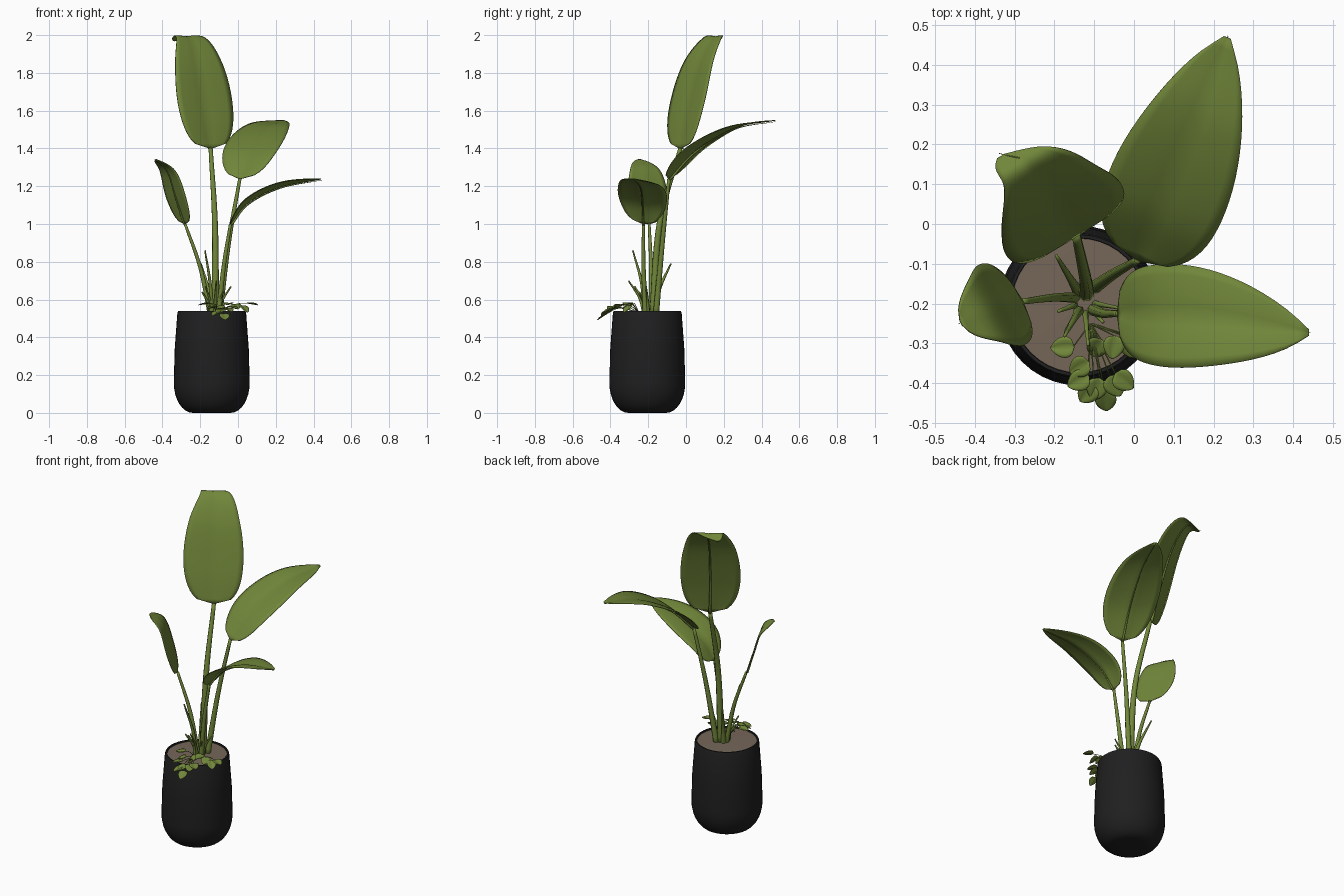
import bpy, math
from mathutils import Vector

if "Cube" in bpy.data.objects:
    bpy.data.objects.remove(bpy.data.objects["Cube"])


def material(name, rgb):
    m = bpy.data.materials.new(name)
    m.diffuse_color = (*rgb, 1)
    m.use_nodes = True
    m.node_tree.nodes["Principled BSDF"].inputs["Base Color"].default_value = m.diffuse_color
    return m


GREEN = material("leaf green", (0.165, 0.24, 0.042))
BLACK = material("pot black", (0.014, 0.014, 0.015))
SOIL = material("soil brown", (0.18, 0.135, 0.10))


def make(name, verts, faces, mat, thickness=0):
    me = bpy.data.meshes.new(name)
    me.from_pydata([tuple(v) for v in verts], [], faces)
    me.materials.append(mat)
    ob = bpy.data.objects.new(name, me)
    bpy.context.collection.objects.link(ob)
    for p in me.polygons:
        p.use_smooth = True
    if thickness:
        mod = ob.modifiers.new("thickness", 'SOLIDIFY')
        mod.thickness = thickness
        mod.offset = 0
    return ob


def smooth_path(pts, n):
    """Catmull-Rom samples through the points."""
    pts = [Vector(p) for p in pts]
    out = []
    for i in range(len(pts) - 1):
        b, c = pts[i], pts[i + 1]
        a = pts[i - 1] if i else b * 2 - c
        d = pts[i + 2] if i + 2 < len(pts) else c * 2 - b
        for k in range(n):
            t = k / n
            out.append((b * 2 + (c - a) * t + (a * 2 - b * 5 + c * 4 - d) * t * t
                        + (b * 3 - a - c * 3 + d) * t ** 3) * 0.5)
    return out + [pts[-1]]


def tangent(path, i):
    return (path[min(i + 1, len(path) - 1)] - path[max(i - 1, 0)]).normalized()


def ring_faces(rows, sides):
    """Skin stacked rings and close both ends."""
    faces = []
    for i in range(rows - 1):
        for k in range(sides):
            a, b = i * sides + k, i * sides + (k + 1) % sides
            faces.append((a, b, b + sides, a + sides))
    last = (rows - 1) * sides
    return faces + [tuple(range(sides))[::-1], tuple(range(last, last + sides))]


def tube(name, pts, r0, r1, n=5, sides=8):
    path = smooth_path(pts, n)
    verts = []
    for i, p in enumerate(path):
        t = tangent(path, i)
        u = t.cross(Vector((0.3, 0.95, 0))).normalized()
        v = t.cross(u)
        r = r0 + (r1 - r0) * i / (len(path) - 1)
        for k in range(sides):
            a = math.tau * k / sides
            verts.append(p + (u * math.cos(a) + v * math.sin(a)) * r)
    return make(name, verts, ring_faces(len(path), sides), GREEN)


def blade(name, mids, width, side, p=0.45, q=0.75, cup=0.12, n=8, half=5, thick=0.004):
    """Leaf whose half width follows t^p (1-t)^q along its midrib."""
    path = smooth_path(mids, n)
    side = Vector(side).normalized()
    dist = [0]
    for a, b in zip(path, path[1:]):
        dist.append(dist[-1] + (b - a).length)
    top = p / (p + q)
    peak = top ** p * (1 - top) ** q
    verts, faces, row = [], [], 2 * half + 1
    for i, c in enumerate(path):
        t = dist[i] / dist[-1]
        w = max(width * t ** p * (1 - t) ** q / peak, width * 0.06)
        nrm = side.cross(tangent(path, i)).normalized()
        for k in range(-half, half + 1):
            s = k / half
            lift = cup * w * (abs(s) ** 0.8 - 0.5 * s * s)
            verts.append(c + side * (s * w) + nrm * lift)
    for i in range(len(path) - 1):
        for k in range(row - 1):
            a = i * row + k
            faces.append((a, a + 1, a + row + 1, a + row))
    return make(name, verts, faces, GREEN, thick)


def lathe(name, profile, mat, sides=40):
    verts = [(-0.139 + r * math.cos(math.tau * k / sides),
              -0.205 + r * math.sin(math.tau * k / sides), z)
             for r, z in profile for k in range(sides)]
    ob = make(name, verts, ring_faces(len(profile), sides), mat)
    bpy.ops.object.select_all(action='DESELECT')
    bpy.context.view_layer.objects.active = ob
    ob.select_set(True)
    bpy.ops.object.shade_smooth_by_angle(angle=math.radians(40))


# Pot with a rounded foot, and soil
foot = [(0.1 + 0.101 * math.sin(a * math.pi / 16), 0.16 - 0.16 * math.cos(a * math.pi / 16))
        for a in range(9)]
lathe("pot", foot + [(0.196, 0.34), (0.182, 0.53), (0.178, 0.54), (0.17, 0.54), (0.168, 0.52)], BLACK)
lathe("soil", [(0.169, 0.515), (0.169, 0.532), (0.03, 0.535)], SOIL)


def big_leaf(name, root, bend, mids, width, side, r, **shape):
    """Stem, blade and a midrib sunk into the underside of one large leaf."""
    blade(name, mids, width, side, **shape)
    tube(name + "_stem", [(*root, 0.51), bend, mids[0]], r, r * 0.55, 8)
    under = Vector(side).cross(Vector(mids[2]) - Vector(mids[0])).normalized() * -0.45 * r
    tube(name + "_midrib", [Vector(m) + under for m in mids], r * 0.4, 0.001, 8, 6)


big_leaf("tall_leaf", (-0.12, -0.175), (-0.122, -0.14, 1.0),
         [(-0.145, -0.03, 1.4), (-0.173, 0.005, 1.6), (-0.212, 0.07, 1.85),
          (-0.255, 0.145, 1.985), (-0.335, 0.17, 1.97)],
         0.17, (0.85, 0.53, 0), 0.021, p=0.35, q=0.6, cup=0.1)
big_leaf("back_leaf", (-0.1, -0.16), (-0.05, -0.125, 0.9),
         [(0.01, -0.09, 1.24), (0.07, 0.05, 1.39), (0.157, 0.26, 1.51), (0.235, 0.469, 1.548)],
         0.155, (0.91, -0.4, -0.05), 0.017)
big_leaf("right_leaf", (-0.105, -0.215), (-0.075, -0.225, 0.78),
         [(-0.04, -0.225, 1.0), (0.05, -0.23, 1.11), (0.22, -0.24, 1.195), (0.44, -0.273, 1.238)],
         0.131, (0, -1, 0.12), 0.015, cup=0.2)
big_leaf("left_leaf", (-0.145, -0.185), (-0.2, -0.185, 0.77),
         [(-0.28, -0.195, 1.0), (-0.322, -0.2, 1.13), (-0.37, -0.215, 1.28), (-0.435, -0.248, 1.342)],
         0.115, (-0.45, 0.89, 0), 0.014, p=0.4, q=0.55, cup=-0.05)


def shoot(angle, reach, height, r):
    d = Vector((math.cos(angle), math.sin(angle), 0))
    b = Vector((-0.125, -0.195, 0.51))
    up = Vector((0, 0, height))
    tube("young_shoot", [b + d * 0.025, b + d * reach * 0.45 + up * 0.5, b + d * reach + up], r, 0.004, 5, 6)


# Young shoots: two tall ones, then a fan of short ones
shoot(4.19, 0.1, 0.35, 0.014)
shoot(2.12, 0.135, 0.28, 0.016)
for i in range(5):
    shoot(3.5 + 0.65 * i, 0.07 + 0.02 * (i % 3), 0.13 + 0.03 * (i % 3), 0.01)


def vine_leaf(x, y, z, heading, pitch):
    d = Vector((math.cos(heading) * math.cos(pitch), math.sin(heading) * math.cos(pitch), math.sin(pitch)))
    c = Vector((x, y, z))
    blade("vine_leaf", [c - d * 0.03, c, c + d * 0.03], 0.027, d.cross(Vector((0, 0, 1))),
          cup=0.5, n=6, half=3, thick=0.002)
    root, end = Vector((-0.11, -0.25, 0.53)), c - d * 0.028
    mid = root.lerp(end, 0.6)
    mid.z = max(0.555, z)
    tube("vine_stem", [root, mid, end], 0.002, 0.0015, 4, 5)


# Trailing vine: a row on the soil and a row hanging over the front rim
for i in range(7):
    vine_leaf(-0.18 + 0.043 * i, -0.31 - 0.05 * (i == 1), 0.575 - 0.013 * (i % 3), 3.2 + 0.45 * i, -0.15 - 0.25 * (i % 3))
for i in range(6):
    drop = math.sin(math.pi * i / 5) * (1 if i % 2 else 0.4)
    vine_leaf(-0.14 + 0.023 * i, -0.395 - 0.052 * drop, 0.555 - 0.05 * drop, 3.6 + 0.4 * i, -0.2 - 0.4 * drop)
